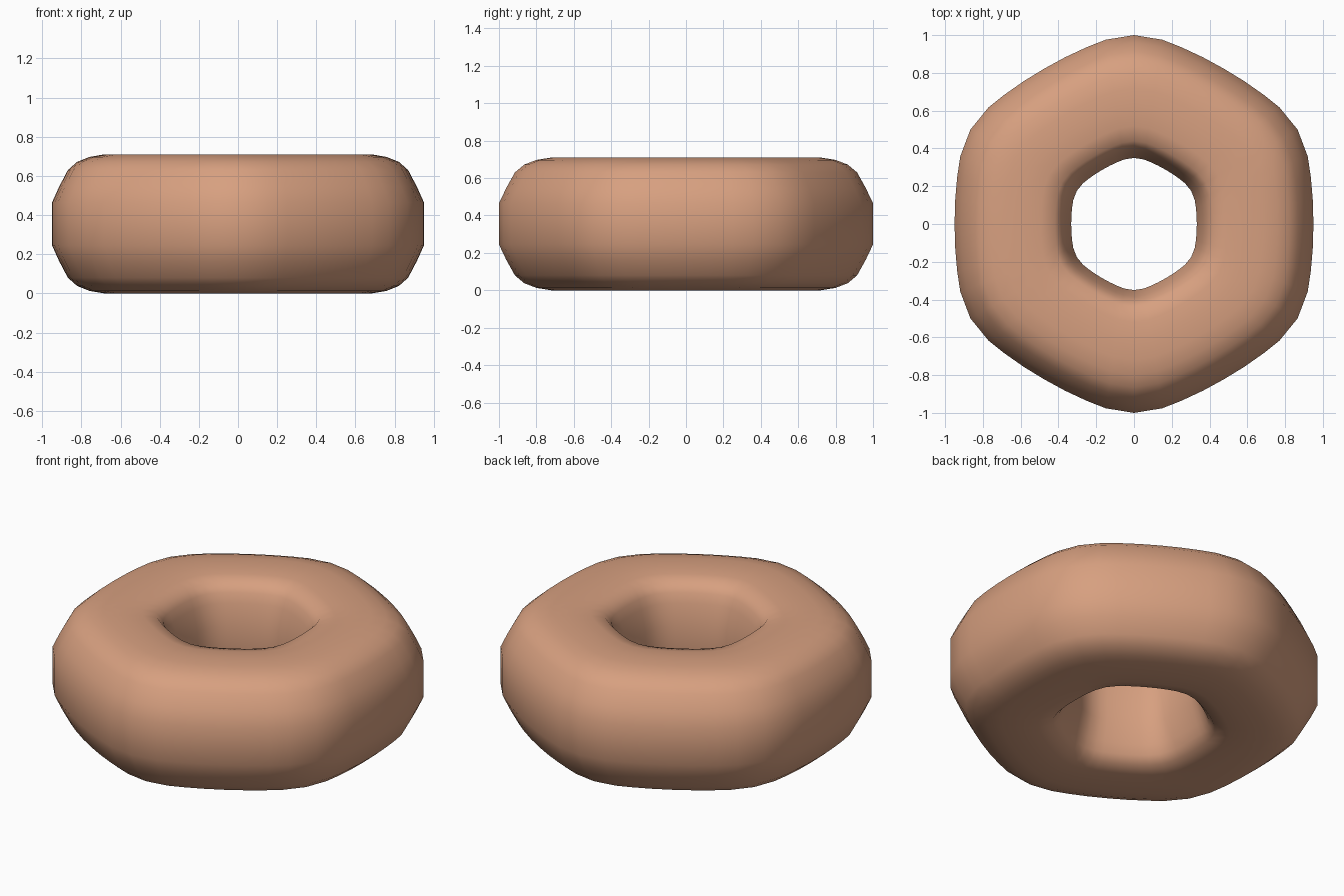
import bpy, bmesh, math

if "Cube" in bpy.data.objects:
    bpy.data.objects.remove(bpy.data.objects["Cube"])

# one material for the whole ring
mat = bpy.data.materials.new("warm tan")
mat.diffuse_color = (0.68, 0.35, 0.215, 1)
mat.use_nodes = True
mat.node_tree.nodes["Principled BSDF"].inputs["Base Color"].default_value = mat.diffuse_color

# rounded-hexagon outline: (degrees from corner, radius factor)
HALF = [(0, 1.0), (8.7, 0.987), (15, 0.969), (22.5, 0.955), (30, 0.95)]
sector = HALF + [(60 - a, f) for a, f in HALF[-2:0:-1]]
outline = [(math.radians(90 + 60 * k + a), f) for k in range(6) for a, f in sector]

# cross-section: upper half from inner wall over the top to outer wall (radius, height)
H = 0.71
upper = [(0.35, 0.47), (0.385, 0.59), (0.405, 0.645), (0.44, 0.688), (0.52, 0.706),
         (0.61, H), (0.72, H), (0.80, 0.697), (0.865, 0.672), (0.915, 0.63),
         (0.962, 0.545), (1.0, 0.465)]
section = upper + [(r, H - z) for r, z in reversed(upper)]

# sweep the cross-section around the outline
bm = bmesh.new()
rings = [[bm.verts.new((r * f * math.cos(a), r * f * math.sin(a), z)) for r, z in section]
         for a, f in outline]
n, m = len(rings), len(section)
for i in range(n):
    for j in range(m):
        A, B, k = rings[i], rings[(i + 1) % n], (j + 1) % m
        bm.faces.new((A[j], B[j], B[k], A[k]))
bmesh.ops.recalc_face_normals(bm, faces=bm.faces)
for f in bm.faces:
    f.smooth = True
mesh = bpy.data.meshes.new("hex_ring")
bm.to_mesh(mesh)
bm.free()
mesh.materials.append(mat)
bpy.context.collection.objects.link(bpy.data.objects.new("hex_ring", mesh))
